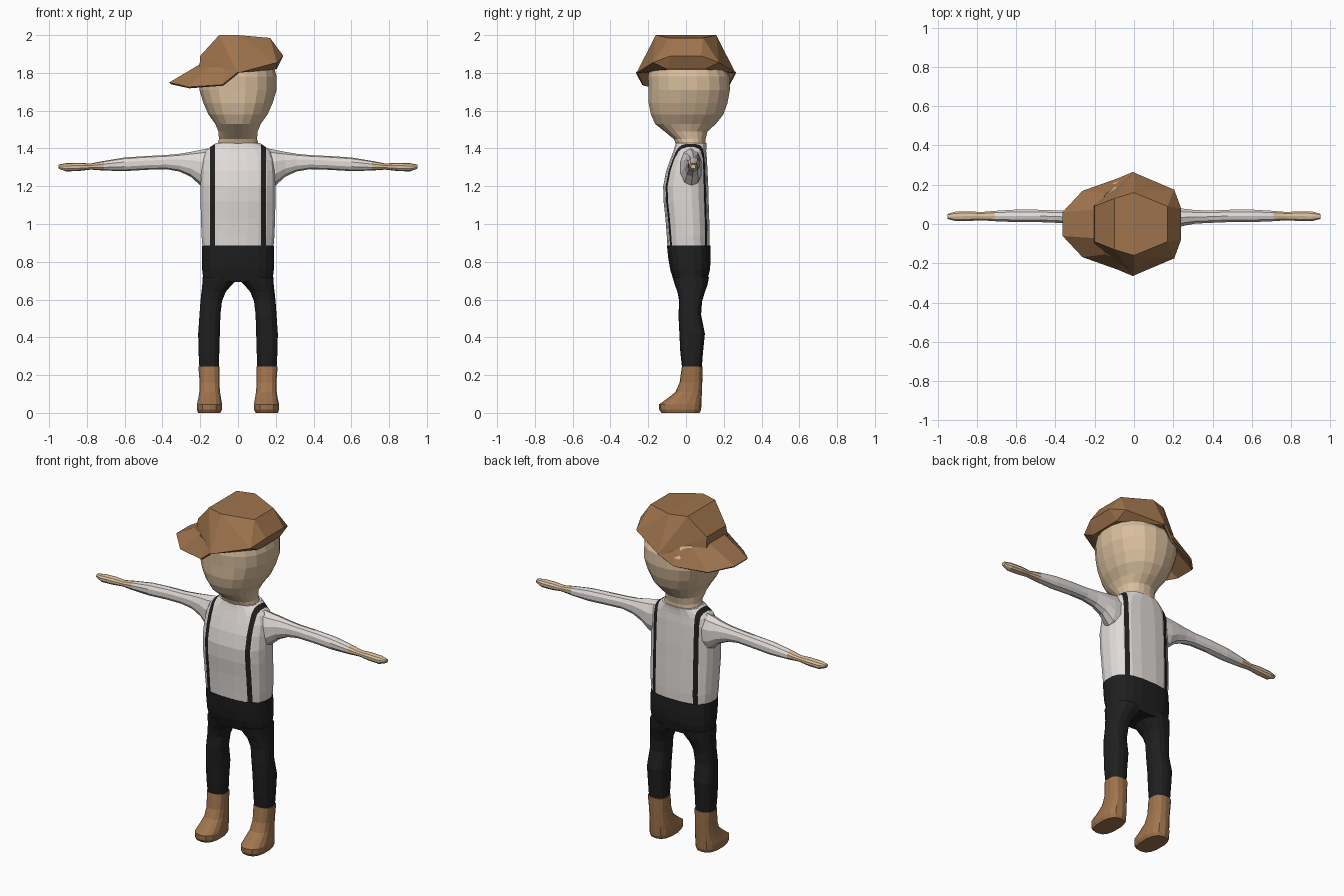
import bpy, bmesh, math
from mathutils import Vector


def material(name, rgb):
    m = bpy.data.materials.new(name)
    m.diffuse_color = (*rgb, 1)
    return m


SKIN = material("skin", (0.70, 0.52, 0.34))
WHITE = material("white_cloth", (0.75, 0.71, 0.69))
BLACK = material("black_cloth", (0.014, 0.014, 0.014))
BROWN = material("brown_leather", (0.35, 0.175, 0.075))


def finish(name, bm, mats, mirror=False):
    bmesh.ops.recalc_face_normals(bm, faces=bm.faces)
    me = bpy.data.meshes.new(name)
    bm.to_mesh(me)
    bm.free()
    ob = bpy.data.objects.new(name, me)
    bpy.context.collection.objects.link(ob)
    for m in mats:
        me.materials.append(m)
    if mirror:
        ob.modifiers.new("mirror", 'MIRROR')
    return ob


def loft(rings, sides, power=2.4, along='z'):
    """Rings are (position, min a, max a, min b, max b): rounded boxes joined in order."""
    bm = bmesh.new()
    loops = []
    for p, a0, a1, b0, b1 in rings:
        loop = []
        for i in range(sides):
            t = 2 * math.pi * (i + 0.5) / sides
            c, s = math.cos(t), math.sin(t)
            a = (a0 + a1) / 2 + (a1 - a0) / 2 * math.copysign(abs(c) ** (2 / power), c)
            b = (b0 + b1) / 2 + (b1 - b0) / 2 * math.copysign(abs(s) ** (2 / power), s)
            loop.append(bm.verts.new((a, b, p) if along == 'z' else (p, a, b)))
        loops.append(loop)
    for lo, hi in zip(loops, loops[1:]):
        for i in range(sides):
            j = (i + 1) % sides
            bm.faces.new((lo[i], lo[j], hi[j], hi[i]))
    bm.faces.new(loops[0])
    bm.faces.new(loops[-1])
    return bm


def wide(rows):
    """Rows (z, half width, y0, y1) to centred rings."""
    return [(z, -w, w, y0, y1) for z, w, y0, y1 in rows]


# Head and neck
finish("head", loft(wide([
    (1.40, .115, -.045, .105), (1.45, .102, -.065, .105), (1.49, .105, -.115, .115),
    (1.53, .122, -.165, .16), (1.58, .158, -.188, .20), (1.64, .185, -.20, .222),
    (1.71, .207, -.20, .235), (1.78, .207, -.203, .232), (1.84, .19, -.19, .20),
    (1.89, .15, -.13, .14)]), 20, 2.25), [SKIN])

# Shirt, with the braces cut into its surface
bm = loft(wide([
    (.86, .188, -.098, .125), (.94, .195, -.103, .126), (1.03, .198, -.110, .124),
    (1.12, .20, -.12, .121), (1.20, .20, -.122, .119), (1.28, .197, -.106, .115),
    (1.34, .192, -.085, .112), (1.385, .175, -.068, .108), (1.41, .145, -.06, .108),
    (1.43, .115, -.055, .11)]), 20, 2.7)
for x in (-.148, -.122, .122, .148):
    bmesh.ops.bisect_plane(bm, geom=bm.verts[:] + bm.edges[:] + bm.faces[:],
                           plane_co=(x, 0, 0), plane_no=(1, 0, 0))
for f in bm.faces:
    f.material_index = int(.122 < abs(f.calc_center_median().x) < .148)
finish("shirt", bm, [WHITE, BLACK])

# Arms: sleeves, then bare hands
bm = loft([
    (.15, -.035, .085, 1.19, 1.402), (.20, -.03, .085, 1.205, 1.392),
    (.25, -.012, .08, 1.25, 1.382), (.31, 0, .073, 1.278, 1.372),
    (.38, .004, .07, 1.29, 1.365), (.48, .008, .074, 1.287, 1.36),
    (.60, .008, .075, 1.28, 1.352), (.71, .013, .068, 1.283, 1.334),
    (.78, .018, .062, 1.288, 1.32), (.84, .014, .066, 1.281, 1.324),
    (.91, .014, .064, 1.278, 1.322), (.95, .025, .052, 1.293, 1.315)], 10, 2.2, 'x')
for f in bm.faces:
    f.material_index = int(f.calc_center_median().x > .71)
finish("arms", bm, [WHITE, SKIN], True)

# Trousers: hips and legs
finish("trouser_hips", loft(wide([
    (.693, .183, -.064, .112), (.76, .192, -.085, .128), (.82, .193, -.095, .132),
    (.885, .191, -.102, .13)]), 20, 2.7), [BLACK])
finish("trouser_legs", loft([
    (.23, .10, .205, -.02, .083), (.32, .098, .21, -.03, .09), (.42, .095, .212, -.035, .10),
    (.52, .092, .205, -.04, .08), (.59, .084, .20, -.036, .085), (.64, .064, .195, -.045, .10),
    (.675, .034, .191, -.058, .113), (.72, -.01, .19, -.072, .122)], 14, 2.5), [BLACK], True)

# Boots
finish("boots", loft([
    (0, .092, .212, -.13, .072), (.018, .083, .219, -.142, .08), (.045, .083, .219, -.143, .082),
    (.075, .088, .212, -.10, .083), (.11, .094, .206, -.056, .084), (.16, .098, .204, -.034, .086),
    (.245, .096, .211, -.022, .088)], 14, 2.6), [BROWN], True)

# Cap crown: faceted hull, mirrored front to back
crown = [(.17, .09, 1.985), (0, .16, 2), (-.10, .13, 2), (-.20, .09, 1.89), (.24, .08, 1.89),
         (.205, .175, 1.855), (0, .262, 1.80), (-.205, .10, 1.82), (.205, .10, 1.82)]
bm = bmesh.new()
for x, y, z in crown:
    for s in (1, -1):
        bm.verts.new((x, y * s, z))
bmesh.ops.convex_hull(bm, input=bm.verts)
bmesh.ops.dissolve_limit(bm, angle_limit=.03, verts=bm.verts, edges=bm.edges)
finish("cap_crown", bm, [BROWN])

# Cap brim: drooping crescent pointing to one side
inner = [(0, .24, 1.815), (-.06, .20, 1.825), (-.14, .15, 1.83), (-.20, .07, 1.84)]
outer = [(0, .262, 1.80), (-.08, .228, 1.735), (-.26, .165, 1.722), (-.36, .06, 1.745)]
bm = bmesh.new()
rows = [[bm.verts.new(p) for p in r + [(x, -y, z) for x, y, z in reversed(r)]]
        for r in (inner, outer)]
for i in range(len(rows[0]) - 1):
    bm.faces.new((rows[0][i], rows[0][i + 1], rows[1][i + 1], rows[1][i]))
brim = finish("cap_brim", bm, [BROWN])
thick = brim.modifiers.new("thickness", 'SOLIDIFY')
thick.thickness = .012
thick.offset = 0
